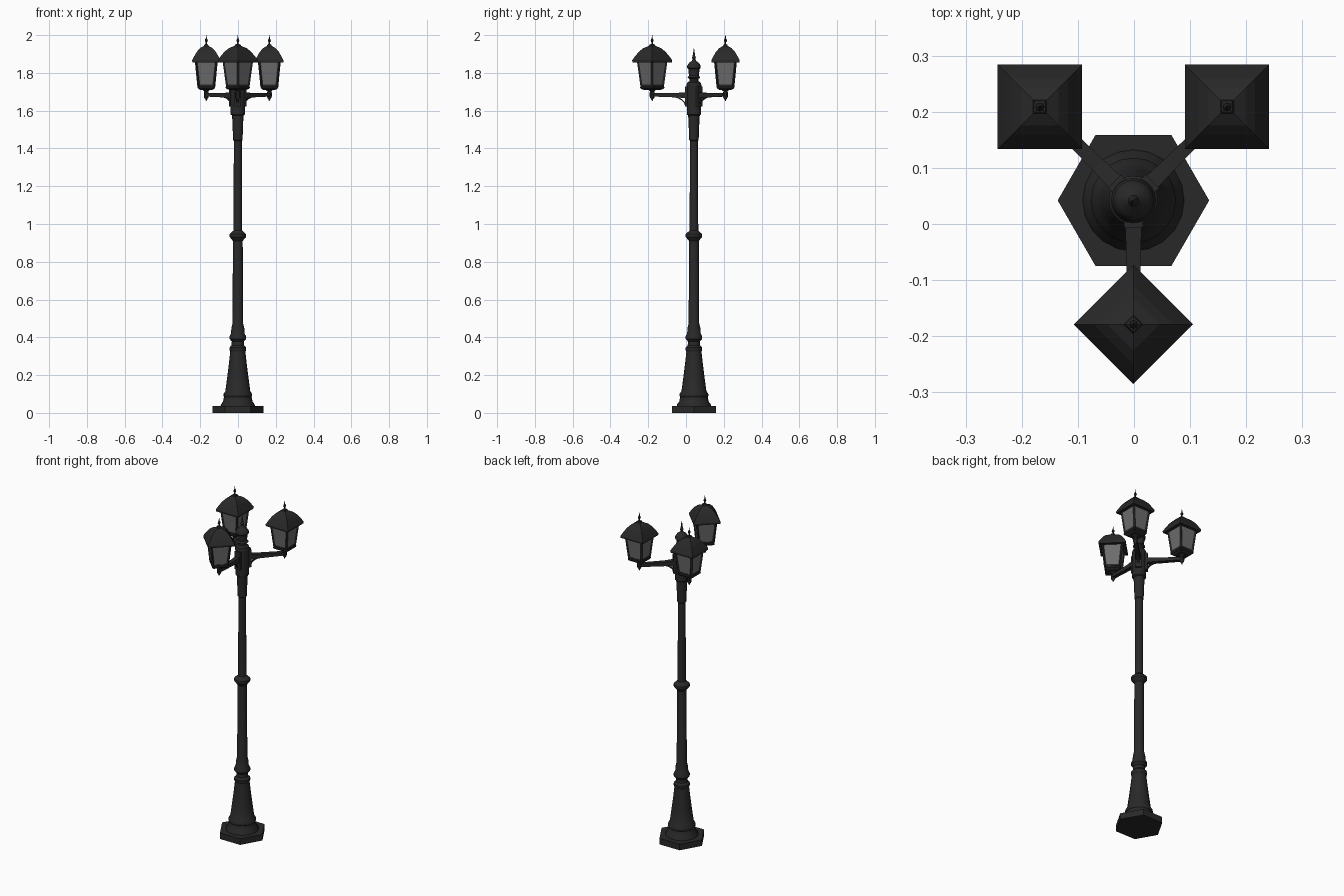
import bpy, bmesh, math
from mathutils import Matrix, Vector

if "Cube" in bpy.data.objects:
    bpy.data.objects.remove(bpy.data.objects["Cube"])


def material(name, v):
    m = bpy.data.materials.new(name)
    m.diffuse_color = (v, v, v, 1)
    m.use_nodes = True
    m.node_tree.nodes["Principled BSDF"].inputs["Base Color"].default_value = m.diffuse_color
    return m


BLACK = material("black_metal", 0.022)
GLASS = material("grey_glass", 0.15)
CX, CY = -0.001, 0.042          # post axis


def finish(name, bm, mat, matrix, smooth=False):
    bmesh.ops.recalc_face_normals(bm, faces=bm.faces)
    me = bpy.data.meshes.new(name)
    bm.to_mesh(me)
    bm.free()
    me.materials.append(mat)
    ob = bpy.data.objects.new(name, me)
    ob.matrix_world = matrix
    bpy.context.collection.objects.link(ob)
    if smooth:
        bpy.ops.object.select_all(action='DESELECT')
        ob.select_set(True)
        bpy.context.view_layer.objects.active = ob
        bpy.ops.object.shade_smooth_by_angle(angle=math.radians(35))
    return ob


def turned(name, profile, sides, mat, matrix, phase=0.0, smooth=False):
    """Stack rings of (radius, z) into a capped solid."""
    bm = bmesh.new()
    rings = []
    for r, z in profile:
        rings.append([bm.verts.new((r * math.cos(phase + math.tau * i / sides),
                                    r * math.sin(phase + math.tau * i / sides), z))
                      for i in range(sides)])
    for a, b in zip(rings, rings[1:]):
        for i in range(sides):
            j = (i + 1) % sides
            bm.faces.new((a[i], a[j], b[j], b[i]))
    bm.faces.new(rings[0])
    bm.faces.new(rings[-1])
    return finish(name, bm, mat, matrix, smooth)


def square(name, profile, mat, matrix):
    """Four-sided solid; profile holds half side lengths, corners along +-x, +-y."""
    return turned(name, [(h * math.sqrt(2), z) for h, z in profile], 4, mat, matrix)


def beam(name, path, mat, matrix):
    """Rectangular bar along x/z; path holds (x, z, half width, half height)."""
    bm = bmesh.new()
    rings = []
    for k, (x, z, w, h) in enumerate(path):
        a, b = path[max(k - 1, 0)], path[min(k + 1, len(path) - 1)]
        d = Vector((b[0] - a[0], 0, b[1] - a[1])).normalized()
        n = Vector((-d.z, 0, d.x))
        rings.append([bm.verts.new(Vector((x, s * w, z)) + n * t * h)
                      for s, t in ((-1, -1), (1, -1), (1, 1), (-1, 1))])
    for a, b in zip(rings, rings[1:]):
        for i in range(4):
            j = (i + 1) % 4
            bm.faces.new((a[i], a[j], b[j], b[i]))
    bm.faces.new(rings[0])
    bm.faces.new(rings[-1])
    return finish(name, bm, mat, matrix)


axis = Matrix.Translation((CX, CY, 0))

# Hexagonal foot
turned("base_plate", [(0.135, 0), (0.135, 0.037)], 6, BLACK, axis)

# Turned post
turned("post", [
    (0.091, 0.035), (0.089, 0.045), (0.078, 0.06), (0.073, 0.085), (0.076, 0.09),
    (0.076, 0.1), (0.066, 0.115), (0.056, 0.19), (0.046, 0.27), (0.040, 0.325),
    (0.044, 0.332), (0.044, 0.346), (0.033, 0.358), (0.032, 0.378), (0.044, 0.392),
    (0.044, 0.405), (0.036, 0.42), (0.034, 0.45), (0.028, 0.475), (0.026, 0.91),
    (0.034, 0.92), (0.044, 0.932), (0.044, 0.946), (0.032, 0.957), (0.023, 0.965),
    (0.021, 1.44), (0.025, 1.445), (0.029, 1.55), (0.031, 1.575), (0.038, 1.58),
    (0.038, 1.73)], 20, BLACK, axis, smooth=True)

# Top finial between the arms
turned("post_finial", [
    (0.038, 1.72), (0.040, 1.735), (0.036, 1.748), (0.024, 1.756), (0.024, 1.768),
    (0.034, 1.775), (0.026, 1.785), (0.030, 1.82), (0.036, 1.826), (0.036, 1.838),
    (0.026, 1.853), (0.012, 1.863), (0.007, 1.872), (0.010, 1.88), (0.007, 1.89),
    (0.005, 1.90), (0.001, 1.93)], 20, BLACK, axis, smooth=True)


def lantern(tag, at):
    # Stem and drop below the lantern
    turned(tag + "_stem", [(0.002, 1.652), (0.005, 1.66), (0.011, 1.668), (0.013, 1.675),
                           (0.013, 1.697), (0.010, 1.702), (0.018, 1.708),
                           (0.024, 1.714)], 10, BLACK, at)
    # Stepped tray
    square(tag + "_tray", [(0.032, 1.71), (0.044, 1.717), (0.046, 1.724),
                           (0.042, 1.73)], BLACK, at)
    # Tapered panes
    square(tag + "_glass", [(0.041, 1.728), (0.055, 1.862)], GLASS, at)
    # Corner bars and bottom rail
    for k in range(4):
        turn = at @ Matrix.Rotation(k * math.pi / 2, 4, 'Z')
        beam(tag + "_corner_bar", [(0.0565, 1.724, 0.005, 0.005),
                                   (0.076, 1.865, 0.005, 0.005)], BLACK, turn)
    square(tag + "_bottom_rail", [(0.0435, 1.728), (0.0445, 1.738)], BLACK, at)
    # Domed square roof
    square(tag + "_roof", [(0.074, 1.856), (0.075, 1.867), (0.064, 1.888), (0.050, 1.912),
                           (0.033, 1.931), (0.012, 1.943), (0.010, 1.950),
                           (0.004, 1.953)], BLACK, at)
    # Roof finial
    turned(tag + "_roof_finial", [(0.004, 1.95), (0.004, 1.963), (0.008, 1.968),
                                  (0.007, 1.976), (0.003, 1.982), (0.001, 2.0)],
           8, BLACK, at)


# Three arms, each with mount, scroll bracket and lantern
for tag, deg, reach in (("front", -90, 0.221), ("right", 45, 0.236), ("left", 135, 0.236)):
    m = axis @ Matrix.Rotation(math.radians(deg), 4, 'Z')
    beam(tag + "_arm_mount", [(0.02, 1.675, 0.017, 0.053), (0.048, 1.675, 0.017, 0.053)],
         BLACK, m)
    beam(tag + "_arm", [(0.04, 1.682, 0.015, 0.016), (0.09, 1.682, 0.013, 0.012),
                        (reach, 1.684, 0.011, 0.009)], BLACK, m)
    arc = [(0.125 - 0.08 * math.cos(t), 1.625 + 0.05 * math.sin(t), 0.006, 0.003)
           for t in (math.pi / 2 * i / 8 for i in range(9))]
    beam(tag + "_scroll_bracket", arc, BLACK, m)
    lantern(tag + "_lantern", m @ Matrix.Translation((reach, 0, 0)))
